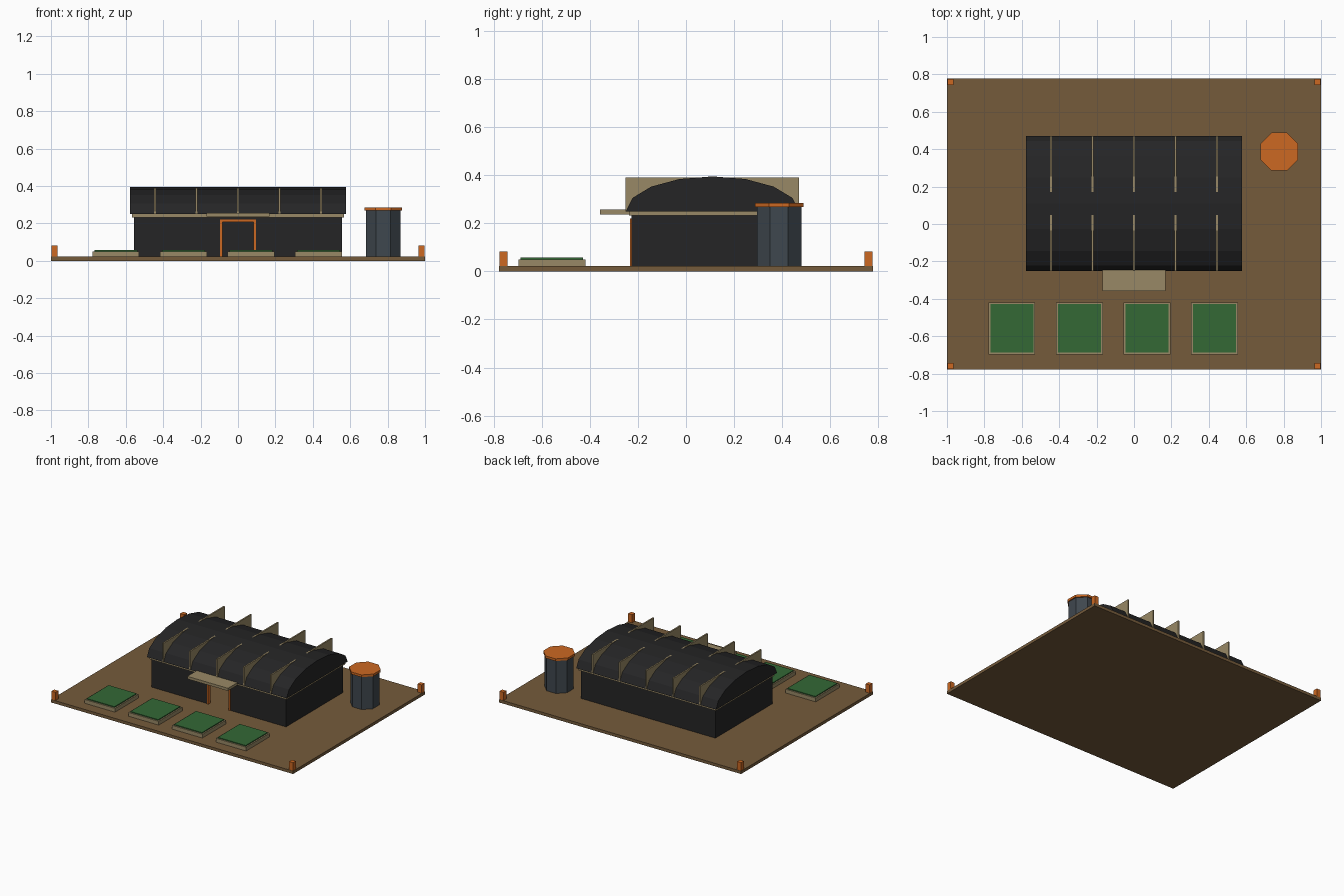
import bpy, bmesh, math

if "Cube" in bpy.data.objects:
    bpy.data.objects.remove(bpy.data.objects["Cube"])


def material(name, hex_code):
    def lin(c):
        return c / 12.92 if c <= 0.04045 else ((c + 0.055) / 1.055) ** 2.4
    m = bpy.data.materials.new(name)
    rgb = [lin(int(hex_code[i:i + 2], 16) / 255) for i in (0, 2, 4)]
    m.diffuse_color = (*rgb, 1)
    m.use_nodes = True
    m.node_tree.nodes["Principled BSDF"].inputs["Base Color"].default_value = m.diffuse_color
    return m


EARTH = material("earth brown", "755B3B")
DARK = material("charcoal", "252526")
TAN = material("tan timber", "998966")
GREEN = material("crop green", "336835")
ORANGE = material("orange", "CC6822")
STEEL = material("blue grey steel", "3F474E")


def finish(name, bm, mat):
    bmesh.ops.recalc_face_normals(bm, faces=bm.faces)
    me = bpy.data.meshes.new(name)
    bm.to_mesh(me)
    bm.free()
    me.materials.append(mat)
    ob = bpy.data.objects.new(name, me)
    bpy.context.collection.objects.link(ob)
    return ob


def box(name, x, y, z, mat):
    """Box from (min, max) pairs."""
    bm = bmesh.new()
    bmesh.ops.create_cube(bm, size=1)
    for v in bm.verts:
        v.co = [(r[0] + r[1]) / 2 + c * (r[1] - r[0]) for c, r in zip(v.co, (x, y, z))]
    return finish(name, bm, mat)


def octagon(name, cx, cy, apothem, z0, z1, mat):
    bm = bmesh.new()
    r = apothem / math.cos(math.pi / 8)
    ring = [bm.verts.new((cx + r * math.cos((i + .5) * math.pi / 4),
                          cy + r * math.sin((i + .5) * math.pi / 4), z0)) for i in range(8)]
    face = bm.faces.new(ring)
    ext = bmesh.ops.extrude_face_region(bm, geom=[face], use_keep_orig=True)
    for v in ext["geom"]:
        if isinstance(v, bmesh.types.BMVert):
            v.co.z = z1
    return finish(name, bm, mat)


G = 0.022          # top of the ground slab
CY = 0.11          # centre line of the building
WALL = 0.233       # top of the walls
Y0, Y1 = CY - 0.336, CY + 0.336

# Ground and corner posts
box("ground_slab", (-1, 1), (-.778, .778), (0, G), EARTH)
for sx in (-1, 1):
    for sy in (-1, 1):
        cx, cy = sx * .981, sy * .759
        box("corner_post", (cx - .0165, cx + .0165), (cy - .0165, cy + .0165), (G, .083), ORANGE)

# Hollow hall with a doorway in the front wall
T = 0.02
box("back_wall", (-.555, .555), (Y1 - T, Y1), (G, WALL), DARK)
for s in (-1, 1):
    box("side_wall", sorted((s * .555, s * (.555 - T))), (Y0 + T, Y1 - T), (G, WALL), DARK)
    box("front_wall", sorted((s * .555, s * .09)), (Y0, Y0 + T), (G, WALL), DARK)
    box("door_jamb", sorted((s * .095, s * .084)), (Y0 - .006, Y0 + T + .002), (G, .22), ORANGE)
box("door_lintel_wall", (-.09, .09), (Y0, Y0 + T), (.215, WALL), DARK)
box("door_head", (-.084, .084), (Y0 - .006, Y0 + T + .002), (.209, .22), ORANGE)

# Eave slab and door awning
box("eave_slab", (-.567, .567), (CY - .347, CY + .347), (WALL, .254), TAN)
box("awning", (-.168, .168), (-.358, -.2), (.237, .257), TAN)

# Vaulted roof: half ellipse in eight flat facets
bm = bmesh.new()
prof = [bm.verts.new((-.577, CY - .36 * math.cos(i * math.pi / 8),
                      .25 + .145 * math.sin(i * math.pi / 8))) for i in range(9)]
ext = bmesh.ops.extrude_face_region(bm, geom=[bm.faces.new(prof)], use_keep_orig=True)
for v in ext["geom"]:
    if isinstance(v, bmesh.types.BMVert):
        v.co.x = .577
finish("vaulted_roof", bm, DARK)

# Rib plates standing out of the roof shoulders
for i in range(-2, 3):
    box("roof_rib", (i * .222 - .0055, i * .222 + .0055), (CY - .361, CY + .361), (.25, .39), TAN)

# Planting beds
for i in range(4):
    cx, cy = -.653 + i * .361, -.558
    box("bed_frame", (cx - .125, cx + .125), (cy - .139, cy + .139), (G, .05), TAN)
    box("bed_crop", (cx - .115, cx + .115), (cy - .13, cy + .13), (.045, .057), GREEN)

# Water tank
octagon("tank_body", .777, .387, .0925, G, .27, STEEL)
octagon("tank_lid", .777, .387, .101, .268, .285, ORANGE)
